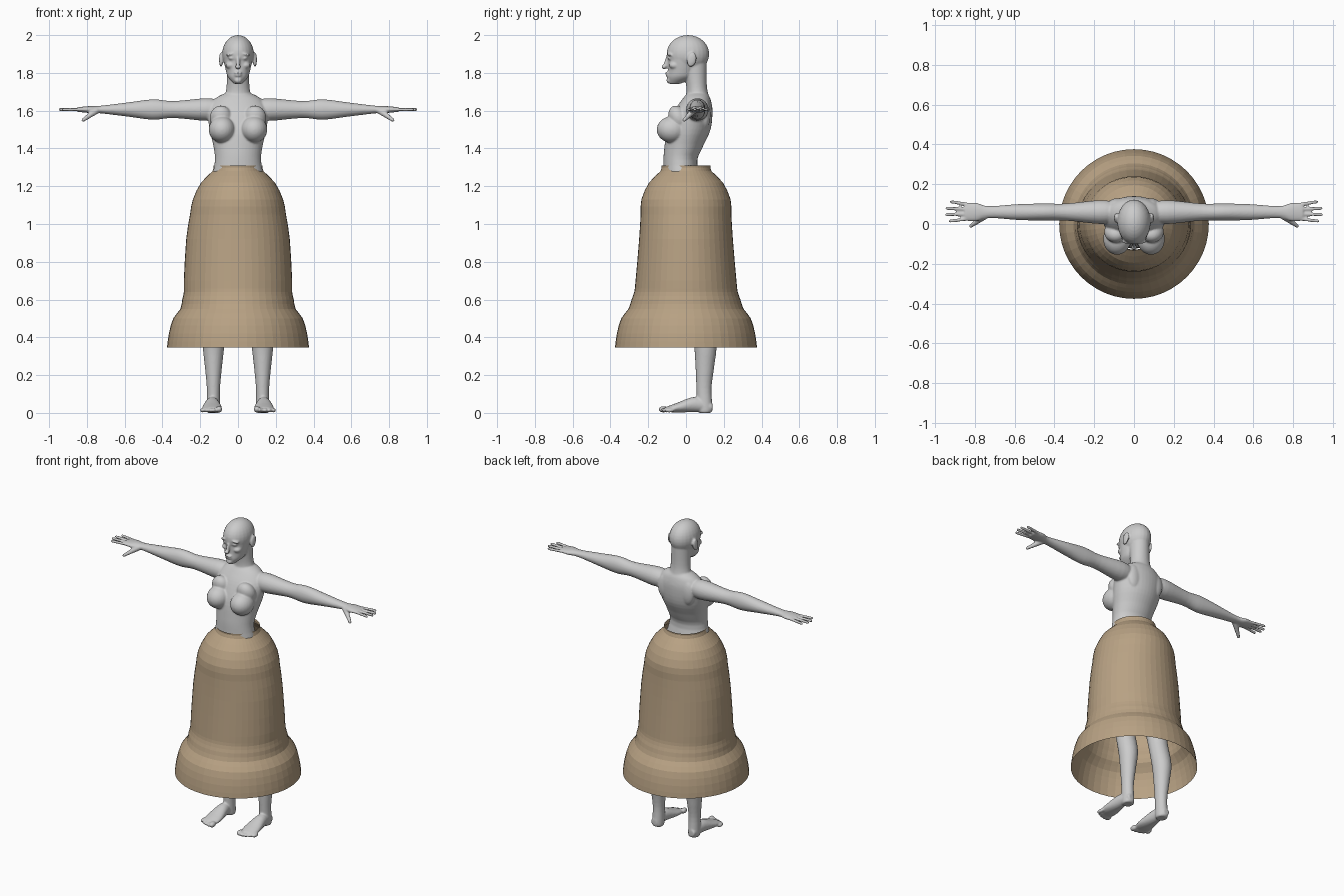
import bpy
import bmesh
import math
from mathutils import Matrix, Vector

cube = bpy.data.objects.get("Cube")
if cube:
    bpy.data.objects.remove(cube, do_unlink=True)


def make_material(name, red, green, blue):
    material = bpy.data.materials.new(name)
    material.use_nodes = True
    colour = (red, green, blue, 1)
    material.diffuse_color = colour
    shader = material.node_tree.nodes["Principled BSDF"]
    shader.inputs["Base Color"].default_value = colour
    return material


def add_object(name, bm, material):
    bmesh.ops.recalc_face_normals(bm, faces=bm.faces)
    mesh = bpy.data.meshes.new(name)
    bm.to_mesh(mesh)
    bm.free()
    mesh.materials.append(material)
    result = bpy.data.objects.new(name, mesh)
    bpy.context.collection.objects.link(result)
    return result


def spline(rows, steps):
    """Smooth interpolation through rows of numbers."""
    rows = [Vector(row) for row in rows]
    padded = [rows[0]] + rows + [rows[-1]]
    smooth = []
    for before, start, end, after in zip(padded, padded[1:], padded[2:], padded[3:]):
        leave = (end - before) / 2
        arrive = (after - start) / 2
        for step in range(steps):
            t = step / steps
            ease = t * t * (3 - 2 * t)
            smooth.append(start.lerp(end, ease)
                          + leave * t * (1 - t) ** 2 - arrive * t * t * (1 - t))
    return smooth + [rows[-1]]


# For each axis: direction along, across, and the direction a ring may shift in
FRAMES = {"x": (Vector.Fill(3), "xyz")}
X, Y, Z = Matrix.Identity(3)
FRAMES = {"x": (X, Y, Z), "y": (Y, X, Z), "z": (Z, X, Y)}


def loft(bm, axis, rows, origin=(0, 0, 0), steps=4, sides=24, caps=True):
    """Skin ellipses; each row is a position, a shift and two radii."""
    along, across, outward = FRAMES[axis]
    rings = []
    for position, shift, wide, deep in spline(rows, steps):
        centre = Vector(origin) + along * position + outward * shift
        ring = []
        for side in range(sides):
            angle = math.tau * side / sides
            ring.append(bm.verts.new(centre + across * wide * math.cos(angle)
                                     + outward * deep * math.sin(angle)))
        rings.append(ring)
    for low, high in zip(rings, rings[1:]):
        for side in range(sides):
            bm.faces.new((low[side - 1], low[side], high[side], high[side - 1]))
    if caps:
        bm.faces.new(rings[0])
        bm.faces.new(rings[-1])


def ball(bm, centre, radii, tilt=0, axis="X"):
    place = (Matrix.Translation(centre)
             @ Matrix.Rotation(math.radians(tilt), 4, axis)
             @ Matrix.Diagonal((*radii, 1)))
    bmesh.ops.create_uvsphere(bm, u_segments=24, v_segments=16, radius=1, matrix=place)


def add_arm(bm):
    height = 1.606
    # Shoulder to palm
    loft(bm, "x", [(.1, 0, .05, .05), (.17, 0, .06, .06), (.34, 0, .043, .045),
                   (.45, 0, .043, .054), (.58, 0, .04, .038), (.73, 0, .03, .02),
                   (.79, 0, .046, .018), (.85, 0, .044, .012)], (0, .06, height))
    # Four fanned fingers
    for finger in range(4):
        offset = finger - 1.4
        tip = .94 - .01 * offset * offset
        base = Vector((.82, .06 + .023 * offset, height))
        end = Vector((tip, .06 + .032 * offset, height))
        for joint in range(12):
            ball(bm, base.lerp(end, joint / 11), (.012, .009, .009))
    # Thumb
    base, end = Vector((.75, .04, 1.6)), Vector((.82, -.01, 1.55))
    for joint in range(9):
        size = .018 - .001 * joint
        ball(bm, base.lerp(end, joint / 8), (size, size, size))


def add_leg(bm):
    # Hip to heel
    loft(bm, "z", [(1, .01, .08, .1), (.7, .04, .07, .08), (.55, .06, .06, .06),
                   (.37, .1, .058, .06), (.25, .1, .046, .05), (.13, .095, .035, .04),
                   (.02, .1, .035, .04), (0, .1, .03, .03)], (.13, 0, 0))
    # Foot from heel to ball
    loft(bm, "y", [(.14, .03, .02, .02), (.05, .045, .035, .04),
                   (-.05, .027, .052, .025), (-.11, .018, .045, .012)], (.137, 0, 0))
    # Toes, big one on the inside
    for toe in range(5):
        size = .012 if toe else .017
        ball(bm, (.1 + .022 * toe, -.12 + .002 * toe * toe, size + .002),
             (size, .026, size))


def add_paired_features(bm):
    # Breast and shoulder blade
    ball(bm, (.085, -.075, 1.5), (.07, .08, .07))
    ball(bm, (.09, -.04, 1.56), (.06, .05, .07), 25)
    ball(bm, (.08, .1, 1.58), (.05, .03, .08))
    # Ear, eye, brow and cheek
    ball(bm, (.09, .03, 1.87), (.01, .025, .04), -12)
    ball(bm, (.034, -.083, 1.878), (.017, .014, .009))
    ball(bm, (.036, -.084, 1.9), (.03, .017, .007), 14, "Y")
    ball(bm, (.04, -.06, 1.84), (.026, .03, .02))


def add_trunk(bm):
    # Hips to the base of the neck
    loft(bm, "z", [(.92, .01, .14, .09), (1.1, 0, .17, .12), (1.31, -.03, .125, .09),
                   (1.4, -.015, .128, .1), (1.5, .015, .15, .115), (1.6, .04, .16, .1),
                   (1.66, .055, .125, .075), (1.69, .06, .075, .055)], sides=40)
    # Neck
    loft(bm, "z", [(1.62, .06, .09, .08), (1.68, .06, .07, .06),
                   (1.74, .055, .06, .055), (1.86, .045, .06, .065)])


def add_head(bm):
    # Skull, then jaw and face
    ball(bm, (0, .01, 1.9), (.084, .113, .1))
    loft(bm, "z", [(1.742, -.06, .02, .03), (1.775, -.03, .052, .068),
                   (1.81, -.02, .064, .075), (1.88, -.01, .077, .085),
                   (1.93, 0, .076, .095)], sides=32)
    # Chin, lips, nose bridge and nose tip
    ball(bm, (0, -.09, 1.76), (.02, .014, .015))
    ball(bm, (0, -.098, 1.8), (.023, .013, .006))
    ball(bm, (0, -.096, 1.787), (.02, .013, .007))
    ball(bm, (0, -.103, 1.857), (.01, .012, .045), -16)
    ball(bm, (0, -.117, 1.832), (.016, .014, .01))


def mirror_across(bm):
    everything = bm.verts[:] + bm.edges[:] + bm.faces[:]
    copied = bmesh.ops.duplicate(bm, geom=everything)["geom"]
    points = [item for item in copied if isinstance(item, bmesh.types.BMVert)]
    bmesh.ops.scale(bm, vec=(-1, 1, 1), verts=points)


def bell_row(height, radius):
    """Skirt ring, a little wider than deep around the middle."""
    bulge = math.sin(math.pi * min(max((height - .55) / .6, 0), 1))
    return height, 0, radius + .028 * bulge, radius


# Body: paired parts are mirrored, then everything is fused into one smooth skin
bm = bmesh.new()
add_arm(bm)
add_leg(bm)
add_paired_features(bm)
mirror_across(bm)
add_trunk(bm)
add_head(bm)
body = add_object("body", bm, make_material("grey skin", .6, .6, .6))
fuse = body.modifiers.new("Fuse", "REMESH")
fuse.mode = "VOXEL"
fuse.voxel_size = .0055
fuse.use_smooth_shade = True
soften = body.modifiers.new("Soften", "SMOOTH")
soften.factor = .5
soften.iterations = 4

# Bell-shaped skirt, open at the waist and hem
profile = [(1.31, .13), (1.28, .135), (1.22, .195), (1.13, .236), (1.05, .24),
           (.92, .248), (.7, .267), (.64, .274), (.6, .288), (.55, .305),
           (.5, .343), (.42, .366), (.345, .376)]
bm = bmesh.new()
loft(bm, "z", [bell_row(*point) for point in profile], steps=2, sides=48, caps=False)
add_object("skirt", bm, make_material("tan cloth", .48, .36, .23))
